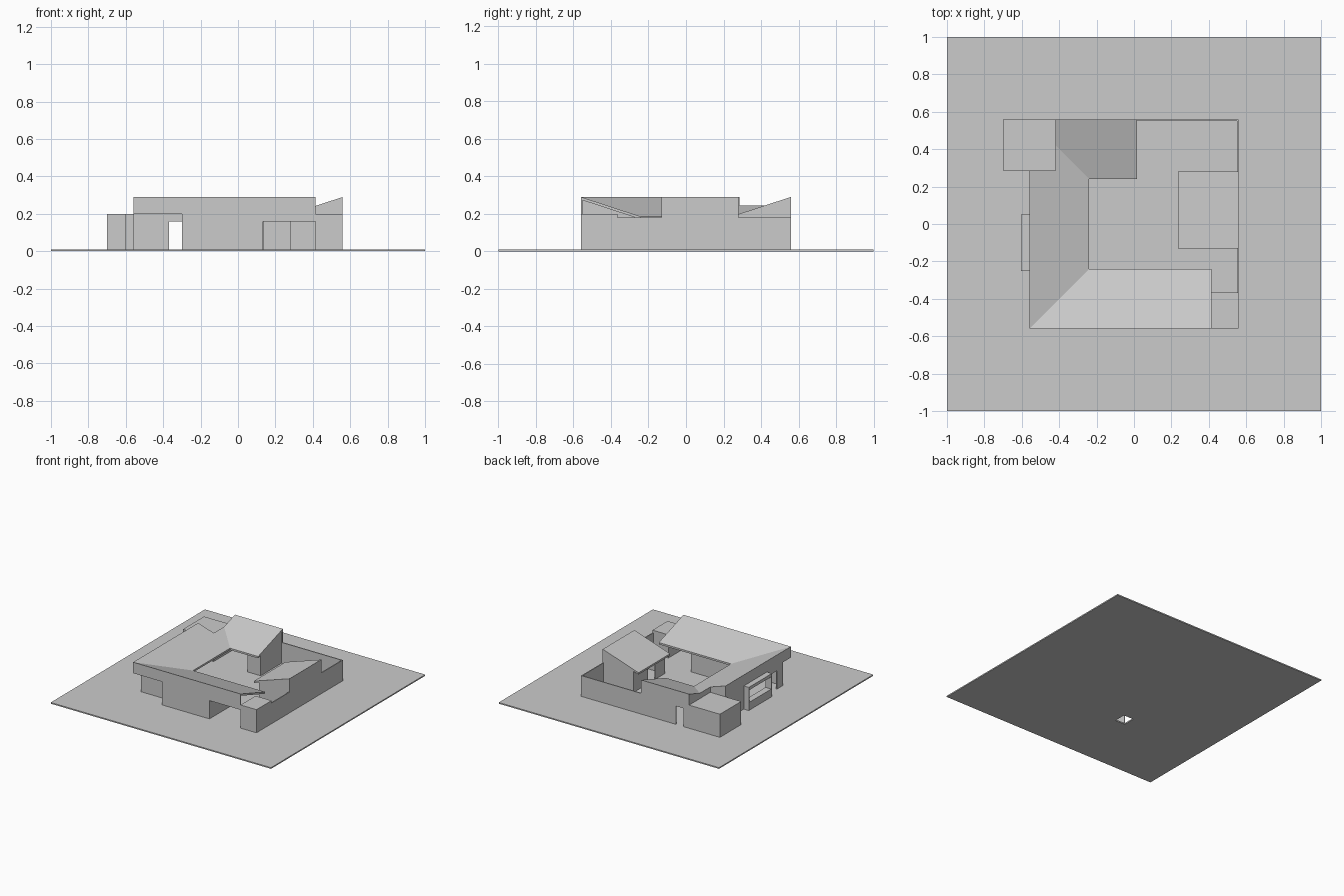
import bpy
import bmesh
from mathutils import Vector

cube = bpy.data.objects.get("Cube")
if cube:
    bpy.data.objects.remove(cube, do_unlink=True)

grey = bpy.data.materials.new("plain_grey")
grey.use_nodes = True
grey.diffuse_color = (0.6, 0.6, 0.6, 1)
grey.node_tree.nodes["Principled BSDF"].inputs["Base Color"].default_value = (0.6, 0.6, 0.6, 1)

OUT = 0.56      # half width of the house
EAVE = 0.29     # high outer roof edge
LOW = 0.18      # garden wall height
FLAT = 0.2      # flat roof height
DOOR = 0.16     # door head height
FLOOR = 0.002
T = 0.008       # wall thickness
PITCH = 0.328


def level(h, x, y):
    return h(x, y) if callable(h) else h


def prism(name, pts, bottom, top):
    """Upright prism; bottom and top are heights or functions of x, y."""
    bm = bmesh.new()
    lo = [bm.verts.new((x, y, level(bottom, x, y))) for x, y in pts]
    hi = [bm.verts.new((x, y, level(top, x, y))) for x, y in pts]
    bm.faces.new(lo)
    bm.faces.new(hi)
    for i in range(len(pts)):
        j = (i + 1) % len(pts)
        bm.faces.new((lo[i], lo[j], hi[j], hi[i]))
    bmesh.ops.recalc_face_normals(bm, faces=bm.faces)
    mesh = bpy.data.meshes.new(name)
    bm.to_mesh(mesh)
    bm.free()
    mesh.materials.append(grey)
    ob = bpy.data.objects.new(name, mesh)
    bpy.context.collection.objects.link(ob)
    return ob


def box(name, x0, x1, y0, y1, z0, z1):
    return prism(name, [(x0, y0), (x1, y0), (x1, y1), (x0, y1)], z0, z1)


def wall(name, p, q, top, bottom=FLOOR):
    """Thin wall whose thickness lies to the left of p -> q."""
    p, q = Vector(p), Vector(q)
    d = (q - p).normalized()
    n = Vector((-d.y, d.x)) * T
    return prism(name, [tuple(v) for v in (p, q, q + n, p + n)], bottom, top)


# Inward falling roof planes
def west_z(x, y): return EAVE - PITCH * (x + OUT)
def south_z(x, y): return EAVE - PITCH * (y + OUT)
def north_z(x, y): return EAVE - PITCH * (OUT - y)
def east_z(x, y): return EAVE - PITCH * (OUT - x)


def under(f, drop=0.01):
    return lambda x, y: f(x, y) - drop


# Ground slab with a small floor opening
ground = box("ground_slab", -1, 1, -1, 1, 0, 0.01)
cutter = box("floor_opening_cutter", -0.29, -0.2, -0.455, -0.355, -0.05, 0.05)
cutter.hide_render = True
cutter.hide_viewport = True
cut = ground.modifiers.new("floor_opening", "BOOLEAN")
cut.operation = "DIFFERENCE"
cut.object = cutter

# Roofs
roofs = {
    "west_roof": (west_z, [(-OUT, -OUT), (-0.24, -0.24), (-0.24, 0.24),
                           (-0.42, 0.42), (-0.42, 0.285), (-OUT, 0.285)]),
    "south_roof": (south_z, [(-OUT, -OUT), (0.415, -OUT), (0.415, -0.24), (-0.24, -0.24)]),
    "north_roof": (north_z, [(-0.24, 0.24), (0.015, 0.24), (0.015, OUT),
                             (-0.42, OUT), (-0.42, 0.42)]),
    "east_roof": (east_z, [(0.235, -0.13), (OUT, -0.13), (OUT, 0.28), (0.235, 0.28)]),
}
for name, (f, pts) in roofs.items():
    prism(name, pts, under(f, 0.015), f)

# Front: entrance porch, solid wall and wide opening
south_top = under(south_z)
wall("front_wall", (-0.3, -OUT), (0.125, -OUT), south_top)
wall("front_opening_head", (0.125, -OUT), (0.415, -OUT), south_top, DOOR)
wall("porch_fascia", (-OUT, -OUT), (-0.3, -OUT), south_top, FLAT)
box("porch_soffit", -OUT, -0.3, -OUT, -0.46, FLAT, FLAT + T)
wall("porch_back_wall", (-OUT, -0.46), (-0.37, -0.46), FLAT)
wall("porch_door_head", (-0.37, -0.46), (-0.3, -0.46), FLAT, DOOR)
wall("porch_side_wall", (-0.3, -0.46), (-0.3, -OUT), FLAT)
wall("front_opening_side_wall", (0.125, -0.27), (0.125, -OUT), under(south_z, 0.012))
wall("courtyard_wall", (-0.3, -0.27), (0.14, -0.27), 0.185)

# Flat roofed corner rooms
box("front_corner_room", 0.415, OUT, -OUT, -0.365, FLOOR, FLAT)
box("back_corner_room", -0.7, -0.42, 0.285, OUT, FLOOR, FLAT)

# West wall with side door and bay window
west_top = under(west_z)
wall("west_wall_back", (-OUT, 0.285), (-OUT, 0.05), west_top)
wall("west_wall_middle", (-OUT, -0.25), (-OUT, -0.305), west_top)
wall("west_wall_front", (-OUT, -0.38), (-OUT, -0.46), west_top)
wall("west_door_head", (-OUT, -0.305), (-OUT, -0.38), west_top, DOOR)
wall("bay_head", (-OUT, 0.05), (-OUT, -0.25), west_top, 0.175)
wall("west_fascia", (-OUT, -0.46), (-OUT, -OUT), west_top, FLAT)
box("bay_sill", -0.605, -OUT + T, -0.25, 0.05, FLOOR, 0.075)
box("bay_top", -0.605, -OUT + T, -0.25, 0.05, 0.175, FLAT)
for name, y in (("bay_front_jamb", -0.25), ("bay_back_jamb", 0.05 - T)):
    box(name, -0.605, -OUT + T, y, y + T, 0.075, 0.175)
wall("west_gable", (-0.42, 0.285), (-OUT, 0.285 - T), west_top, LOW)

# North wing with back door
north_top = under(north_z)
wall("north_wall", (0.015, OUT), (-0.3, OUT), north_top)
wall("north_door_head", (-0.3, OUT), (-0.37, OUT), north_top, DOOR)
wall("north_door_side", (-0.37, OUT), (-0.42, OUT), north_top)
wall("north_wing_end_wall", (0.01, 0.28), (0.01, OUT), north_top)
wall("north_wing_gable", (-0.42, OUT), (-0.42, 0.42), north_top, LOW)
wall("west_roof_end", (-0.42, 0.42), (-0.42, 0.285), west_top, LOW)
wall("north_wing_courtyard_wall", (-0.11, 0.28), (0.01, 0.28), north_top)

# East block
east_top = under(east_z)
wall("east_block_outer_wall", (OUT, -0.13), (OUT, 0.28), east_top)
wall("east_block_front_wall", (0.28, -0.13), (OUT, -0.13), east_top)
wall("east_block_back_wall", (OUT, 0.28), (0.28, 0.28), east_top)
for name, y0, y1 in (("east_block_inner_wall_front", -0.13, 0.0),
                     ("east_block_inner_wall_back", 0.09, 0.28)):
    wall(name, (0.28, y1), (0.28, y0), east_top)

# Garden walls
wall("garden_wall_front", (OUT, -0.365), (OUT, -0.13), LOW)
wall("garden_wall_side", (OUT, 0.28), (OUT, OUT), LOW)
wall("garden_wall_back", (OUT, OUT), (0.015, OUT), LOW)
